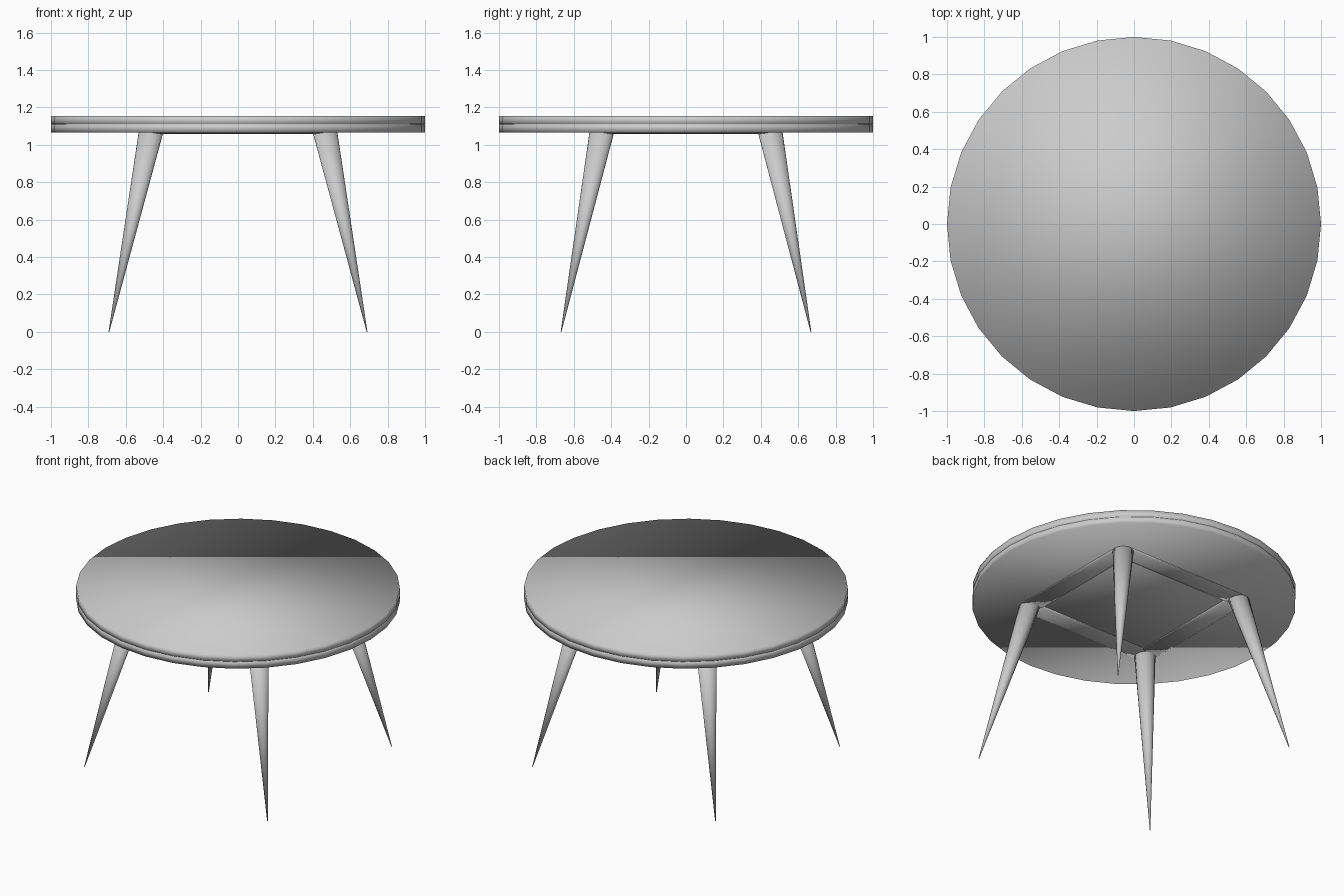
import bpy, bmesh, math
from mathutils import Vector

if "Cube" in bpy.data.objects:
    bpy.data.objects.remove(bpy.data.objects["Cube"])

BOTTOM, TOP = 1.065, 1.155
LEG_X, LEG_Y, LEG_R = 0.465, 0.45, 0.066   # leg centre and radius at the underside
TIP_X, TIP_Y = 0.69, 0.668


def loft(name, rings, cap_start=True, cap_end=True):
    """Skin a list of closed rings into a smooth-shaded object."""
    bm = bmesh.new()
    loops = [[bm.verts.new(p) for p in ring] for ring in rings]
    n = len(loops[0])
    for a, b in zip(loops, loops[1:]):
        for i in range(n):
            j = (i + 1) % n
            bm.faces.new((a[i], a[j], b[j], b[i]))
    if cap_start:
        bm.faces.new(loops[0][::-1])
    if cap_end:
        bm.faces.new(loops[-1])
    bmesh.ops.recalc_face_normals(bm, faces=bm.faces)
    for f in bm.faces:
        f.smooth = True
    mesh = bpy.data.meshes.new(name)
    bm.to_mesh(mesh)
    bm.free()
    obj = bpy.data.objects.new(name, mesh)
    bpy.context.collection.objects.link(obj)
    return obj


def circle(x, y, z, r, n):
    return [(x + r * math.cos(2 * math.pi * i / n),
             y + r * math.sin(2 * math.pi * i / n), z) for i in range(n)]


# Round top with a fine seam around the middle of its rim
profile = [(1, BOTTOM), (1, 1.108), (0.996, 1.11), (1, 1.112), (1, TOP)]
loft("table_top", [circle(0, 0, z, r, 32) for r, z in profile])

# Four splayed legs tapering to a point
for sx, side in ((-1, "left"), (1, "right")):
    for sy, end in ((-1, "front"), (1, "back")):
        loft(f"{end}_{side}_leg", [
            circle(sx * TIP_X, sy * TIP_Y, 0, 0.002, 24),
            circle(sx * LEG_X, sy * LEG_Y, BOTTOM + 0.003, LEG_R, 24)])


def rail(name, start, end):
    """Shallow rounded rail, almost flush with the underside."""
    start, end = Vector(start), Vector(end)
    across = (end - start).normalized().cross(Vector((0, 0, 1)))
    section = [(LEG_R * math.cos(2 * math.pi * i / 16),
                0.008 * math.sin(2 * math.pi * i / 16)) for i in range(16)]
    return loft(name, [[p + across * u + Vector((0, 0, v)) for u, v in section]
                       for p in (start, end)])


# Square of rails joining the leg tops
for s, label in ((-1, "front"), (1, "back")):
    rail(f"{label}_rail", (-LEG_X, s * LEG_Y, BOTTOM), (LEG_X, s * LEG_Y, BOTTOM))
for s, label in ((-1, "left"), (1, "right")):
    rail(f"{label}_rail", (s * LEG_X, -LEG_Y, BOTTOM), (s * LEG_X, LEG_Y, BOTTOM))
